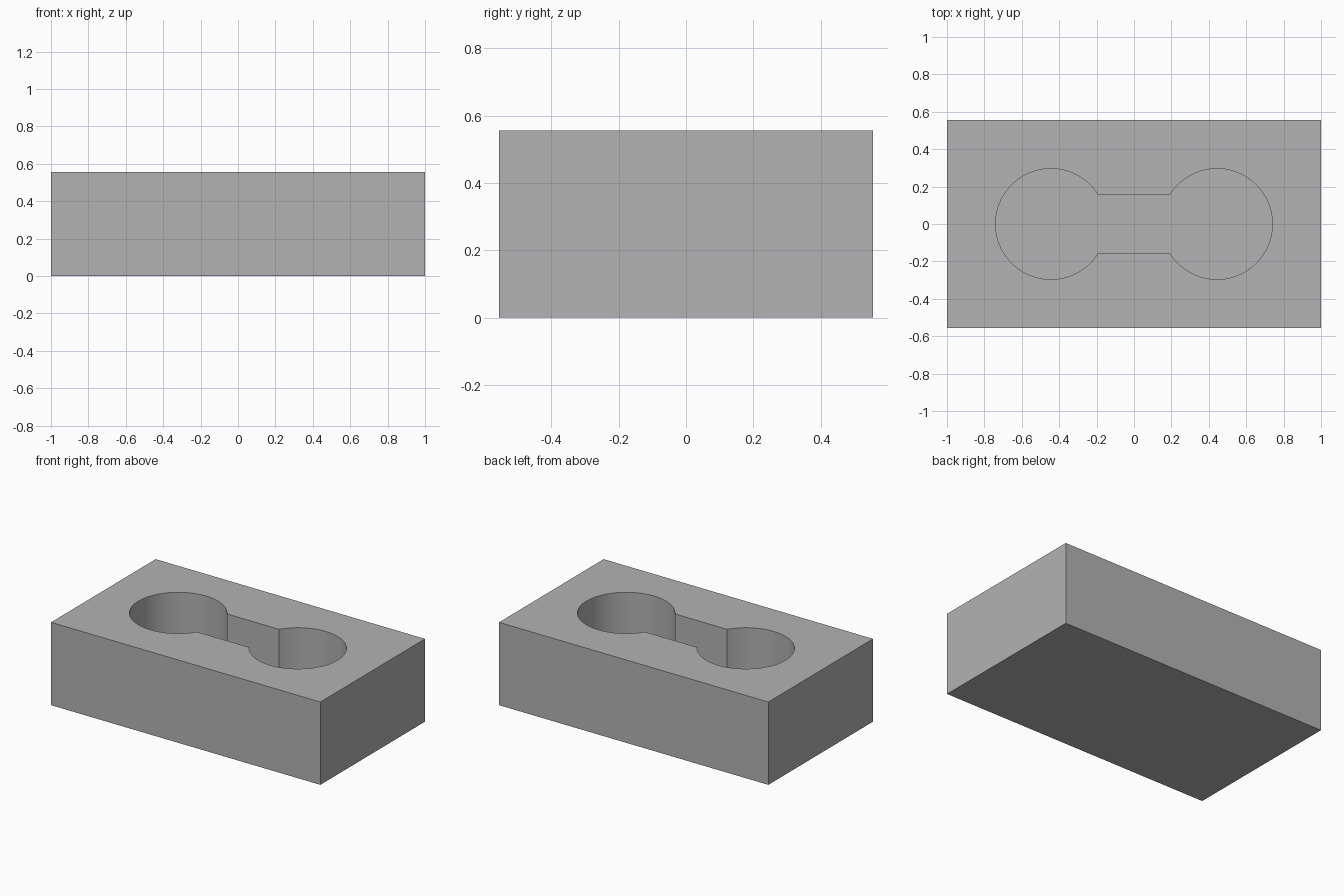
import bpy
import bmesh
from math import asin, cos, sin, pi

LENGTH, WIDTH, HEIGHT = 2.0, 1.11, 0.556
LOBE_X, LOBE_R, SLOT_HALF = 0.444, 0.296, 0.158
DEPTH = 0.42
STEPS = 72

default = bpy.data.objects.get("Cube")
if default:
    bpy.data.objects.remove(default)

# Single plain grey
grey = bpy.data.materials.new("plain grey")
grey.use_nodes = True
colour = (0.45, 0.45, 0.45, 1)
grey.diffuse_color = colour
grey.node_tree.nodes["Principled BSDF"].inputs["Base Color"].default_value = colour


def prism(name, outline, bottom, top):
    """Extrude a closed outline between two heights."""
    bm = bmesh.new()
    base = bm.faces.new([bm.verts.new((x, y, bottom)) for x, y in outline])
    walls = bmesh.ops.extrude_face_region(bm, geom=[base])
    moved = [v for v in walls["geom"] if isinstance(v, bmesh.types.BMVert)]
    bmesh.ops.translate(bm, verts=moved, vec=(0, 0, top - bottom))
    bmesh.ops.recalc_face_normals(bm, faces=bm.faces)
    mesh = bpy.data.meshes.new(name)
    bm.to_mesh(mesh)
    bm.free()
    mesh.materials.append(grey)
    obj = bpy.data.objects.new(name, mesh)
    bpy.context.collection.objects.link(obj)
    return obj


# Solid block
hx, hy = LENGTH / 2, WIDTH / 2
block = prism("block", [(-hx, -hy), (hx, -hy), (hx, hy), (-hx, hy)], 0, HEIGHT)

# Two round lobes joined by a straight slot
start = pi - asin(SLOT_HALF / LOBE_R)
arc = [-start + 2 * start * i / STEPS for i in range(STEPS + 1)]
right_lobe = [(LOBE_X + LOBE_R * cos(a), LOBE_R * sin(a)) for a in arc]
left_lobe = [(-x, -y) for x, y in right_lobe]
cutter = prism("pocket_cutter", right_lobe + left_lobe, HEIGHT - DEPTH, HEIGHT + 0.1)
cutter.hide_render = True

# Cut the pocket and remove the helper
cut = block.modifiers.new("pocket", "BOOLEAN")
cut.operation = "DIFFERENCE"
cut.solver = "EXACT"
cut.object = cutter
bpy.ops.object.select_all(action="DESELECT")
block.select_set(True)
bpy.context.view_layer.objects.active = block
bpy.ops.object.modifier_apply(modifier=cut.name)
bpy.data.objects.remove(cutter)
bpy.ops.object.shade_smooth_by_angle(angle=pi / 6)
